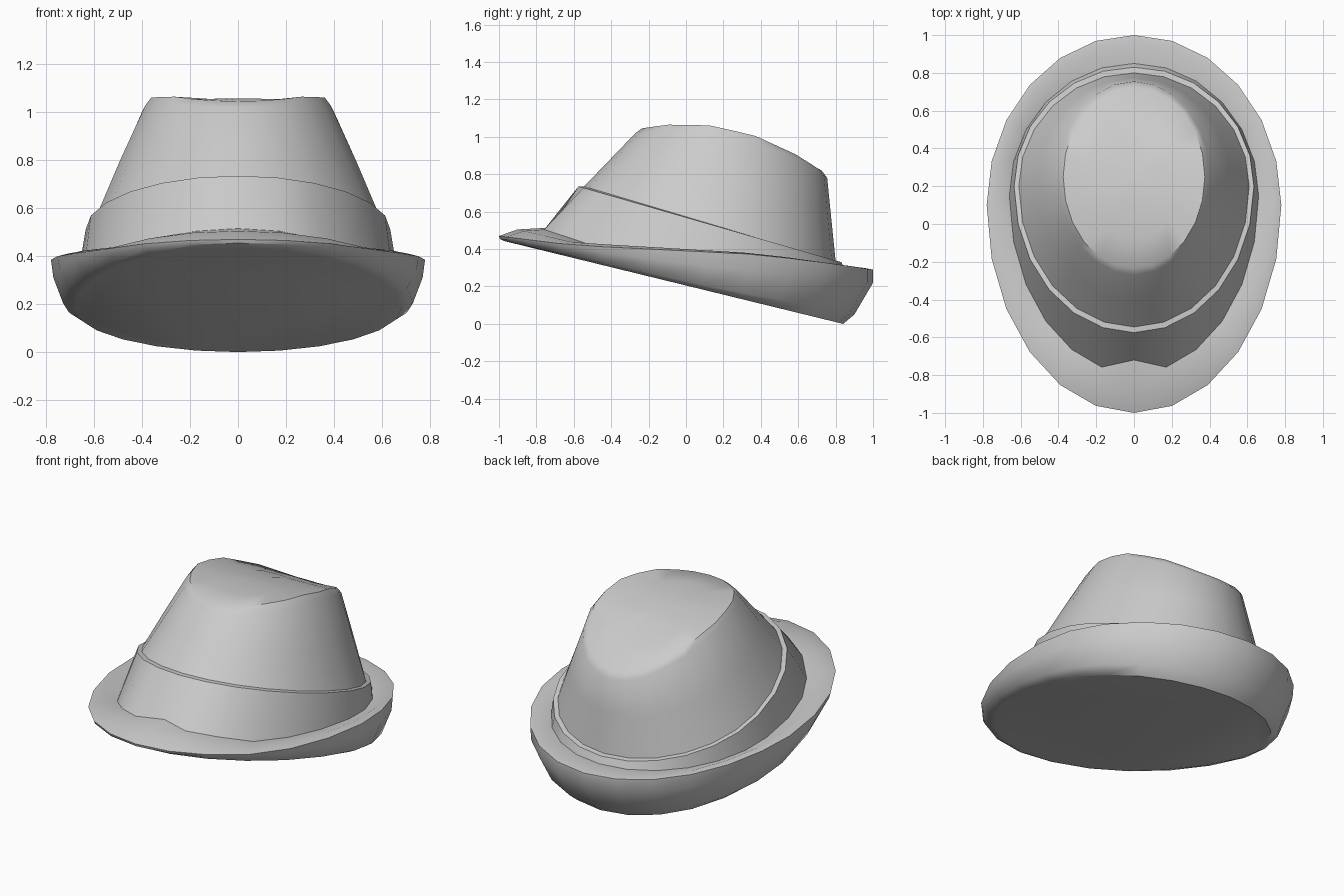
import bpy, bmesh, math

if "Cube" in bpy.data.objects:
    bpy.data.objects.remove(bpy.data.objects["Cube"])

SEG = 24


def interp(table, y):
    """Piecewise-linear height along y."""
    if y <= table[0][0]:
        return table[0][1]
    for (y0, z0), (y1, z1) in zip(table, table[1:]):
        if y <= y1:
            return z0 + (z1 - z0) * (y - y0) / (y1 - y0)
    return table[-1][1]


def ring(front, back, half_width, centre, heights, dent=0.0):
    """Egg-shaped loop whose height follows a side profile; dent pinches the front."""
    pts = []
    for i in range(SEG):
        t = 2 * math.pi * i / SEG
        c = math.cos(t)
        y = centre + c * ((back - centre) if c > 0 else (centre - front))
        z = interp(heights, y)
        if i == SEG // 2:
            y += dent
        pts.append((half_width * math.sin(t), y, z))
    return pts


def loft(name, rings, cap_start=False, pole=None):
    bm = bmesh.new()
    loops = [[bm.verts.new(p) for p in r] for r in rings]
    for a, b in zip(loops, loops[1:]):
        for i in range(SEG):
            j = (i + 1) % SEG
            bm.faces.new((a[j], a[i], b[i], b[j]))
    if cap_start:
        bm.faces.new(loops[0])
    if pole:
        p = bm.verts.new(pole)
        for i in range(SEG):
            bm.faces.new((loops[-1][(i + 1) % SEG], loops[-1][i], p))
    # Loops run clockwise seen from above, so flip to face outwards
    mesh = bpy.data.meshes.new(name)
    bmesh.ops.recalc_face_normals(bm, faces=bm.faces)
    outward = max(bm.faces, key=lambda f: f.calc_center_median().x)
    if outward.normal.x < 0:
        bmesh.ops.reverse_faces(bm, faces=bm.faces)
    bm.to_mesh(mesh)
    bm.free()
    ob = bpy.data.objects.new(name, mesh)
    bpy.context.collection.objects.link(ob)
    bpy.ops.object.select_all(action='DESELECT')
    ob.select_set(True)
    bpy.context.view_layer.objects.active = ob
    bpy.ops.object.shade_smooth_by_angle(angle=math.radians(42))
    return ob


# Shared loops where parts meet
base = ring(-.79, .85, .66, .15, [(-.79, .515), (-.5, .42), (.1, .37), (.85, .29)], .07)
band_slope = [(-.575, .735), (.83, .33)]
band_inner = ring(-.545, .80, .61, .2, [(-.545, .735), (.80, .335)])

# Brim: flat tilted underside, turned-up edge, shallow gutter around the crown
loft("brim", [
    ring(-.94, .84, .68, .1, [(-.94, .435), (.84, 0)]),
    ring(-.97, .90, .73, .1, [(-.97, .442), (.1, .205), (.9, .05)]),
    ring(-.995, 1, .77, .1, [(-1, .455), (0, .32), (1, .22)]),
    ring(-1, 1, .78, .1, [(-1, .47), (-.6, .42), (0, .39), (.4, .37), (.8, .32), (1, .29)]),
    ring(-.90, .965, .74, .1, [(-.9, .505), (-.6, .435), (0, .40), (.4, .375), (.965, .297)]),
    base,
], cap_start=True)

# Band: tilted strip, deep at the front, with a small ledge on top
loft("hat_band", [base, ring(-.575, .83, .635, .2, band_slope), band_inner])

# Crown: tapering walls and a sloping, slightly dished top
rim = [(-.24, 1.045), (-.1, 1.065), (.12, 1.062), (.36, 1.01), (.6, .9), (.72, .82)]
inner = [(y, z - .008) for y, z in rim]
loft("crown", [
    band_inner,
    ring(-.405, .775, .51, .22, [(-.405, .88), (.1, .79), (.775, .58)]),
    ring(-.27, .755, .40, .25, [(-.27, 1.02), (-.1, 1.035), (.1, 1.032), (.36, .98), (.6, .875), (.755, .78)]),
    ring(-.235, .725, .375, .25, rim),
    ring(-.08, .56, .25, .25, inner),
    ring(.09, .41, .12, .25, inner),
], pole=(0, .25, 1.025))
